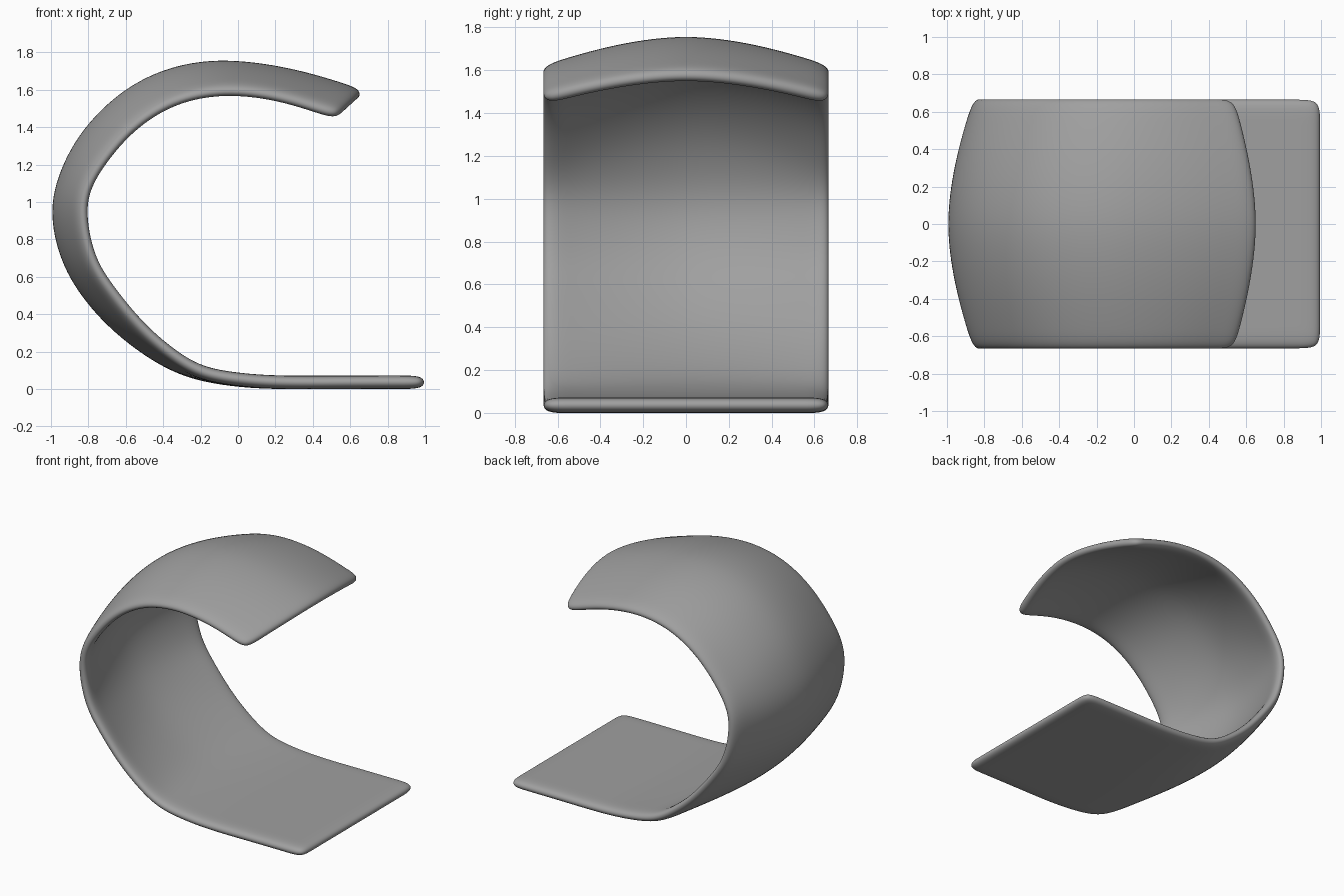
import bpy
import bmesh
from mathutils import Vector

default_cube = bpy.data.objects.get("Cube")
if default_cube:
    bpy.data.objects.remove(default_cube, do_unlink=True)

THICKNESS = 0.072
HALF_WIDTH = 0.67

# Side profile (x, z) of the outer skin along the middle of the band
crown_outer = [(.67, 1.605), (.55, 1.645), (.27, 1.72), (-.07, 1.762), (-.36, 1.72),
               (-.61, 1.6), (-.82, 1.4), (-.945, 1.18), (-1, .95), (-.95, .7),
               (-.84, .5), (-.68, .32), (-.47, .16), (-.26, .06), (-.02, .015)]
# Side profile (x, z) of the inner skin along the two long edges
rim_inner = [(.525, 1.425), (.42, 1.455), (.2, 1.52), (-.07, 1.548), (-.33, 1.495),
             (-.54, 1.36), (-.68, 1.2), (-.76, 1.07), (-.785, .93), (-.74, .71),
             (-.64, .55), (-.5, .375), (-.36, .245), (-.2, .135), (-.02, .093)]
# Flat foot shared by both profiles
foot_x = [.22, .55, .87, 1]


def middle_line(points, foot_height, side):
    """Shift a skin profile to mid thickness and allow for subdivision shrinkage."""
    line = [Vector(p) for p in points] + [Vector((x, foot_height)) for x in foot_x]
    last = len(line) - 1
    shifted = []
    for i, p in enumerate(line):
        before, after = line[max(i - 1, 0)], line[min(i + 1, last)]
        tangent = (after - before).normalized()
        inward = Vector((-tangent.y, tangent.x))
        point = p + inward * side * THICKNESS / 2
        if 1 < i < last - 2:
            point -= (before - 2 * p + after) / 6
        shifted.append(point)
    return shifted


crown = middle_line(crown_outer, 0, 1)
rim = middle_line(rim_inner, THICKNESS, -1)

# Sheet lofted across the width, bulging outwards towards the middle
half = [.18, .36, .54, HALF_WIDTH]
across = [-y for y in reversed(half)] + [0] + half
bm = bmesh.new()
rows = []
for c, r in zip(crown, rim):
    row = []
    for y in across:
        p = c.lerp(r, abs(y / HALF_WIDTH) ** 1.7)
        row.append(bm.verts.new((p.x, y, p.y)))
    rows.append(row)
for a, b in zip(rows, rows[1:]):
    for j in range(len(across) - 1):
        bm.faces.new((a[j], a[j + 1], b[j + 1], b[j]))
bmesh.ops.recalc_face_normals(bm, faces=bm.faces)
for face in bm.faces:
    face.smooth = True

mesh = bpy.data.meshes.new("curved_band")
bm.to_mesh(mesh)
bm.free()
band = bpy.data.objects.new("curved_band", mesh)
bpy.context.collection.objects.link(band)

# Thickness and softly rounded rims
solid = band.modifiers.new("thickness", "SOLIDIFY")
solid.thickness = THICKNESS
solid.offset = 0
subdivision = band.modifiers.new("rounding", "SUBSURF")
subdivision.levels = 3
subdivision.render_levels = 3

# Plain grey finish
grey = bpy.data.materials.new("plain_grey")
grey.use_nodes = True
colour = (0.35, 0.35, 0.35, 1)
grey.diffuse_color = colour
grey.node_tree.nodes["Principled BSDF"].inputs["Base Color"].default_value = colour
mesh.materials.append(grey)
